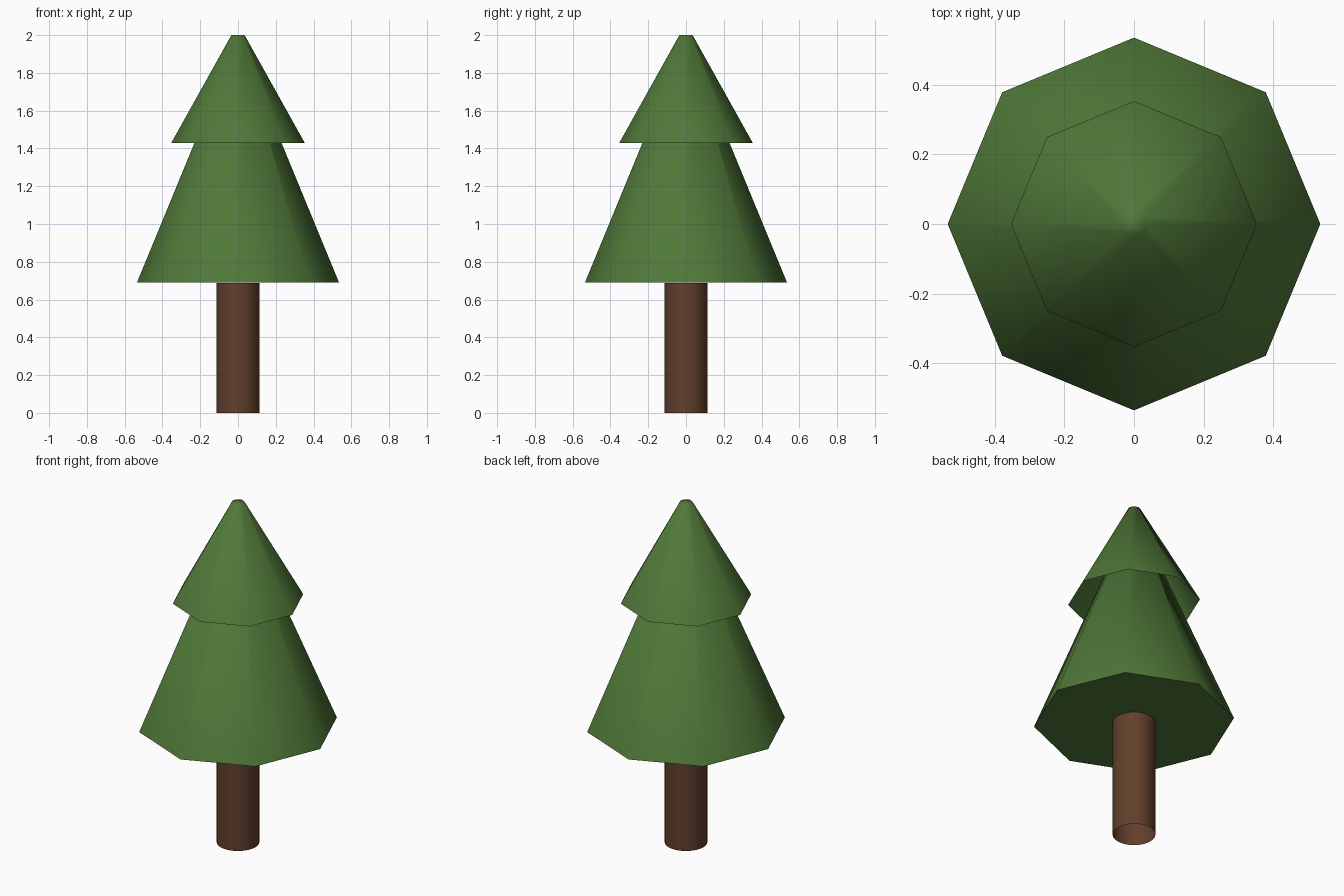
import bpy, bmesh, math

if "Cube" in bpy.data.objects:
    bpy.data.objects.remove(bpy.data.objects["Cube"])


def material(name, rgb):
    m = bpy.data.materials.new(name)
    m.diffuse_color = (*rgb, 1)
    m.use_nodes = True
    m.node_tree.nodes["Principled BSDF"].inputs["Base Color"].default_value = m.diffuse_color
    return m


def frustum(name, sides, r0, r1, z0, z1, mat, bottom, top):
    """Smooth-sided tapered tube around z, with optional flat caps."""
    bm = bmesh.new()
    rings = [[bm.verts.new((r * math.cos(i * math.tau / sides),
                            r * math.sin(i * math.tau / sides), z))
              for i in range(sides)] for r, z in ((r0, z0), (r1, z1))]
    for i in range(sides):
        j = (i + 1) % sides
        bm.faces.new((rings[0][i], rings[0][j], rings[1][j], rings[1][i])).smooth = True
    if bottom:
        cap = bm.faces.new(rings[0][::-1])
        for e in cap.edges:
            e.smooth = False
    if top:
        bm.faces.new(rings[1]).smooth = True
    me = bpy.data.meshes.new(name)
    bm.to_mesh(me)
    bm.free()
    me.materials.append(mat)
    ob = bpy.data.objects.new(name, me)
    bpy.context.collection.objects.link(ob)
    return ob


green = material("foliage_green", (0.08, 0.19, 0.04))
brown = material("bark_brown", (0.12, 0.05, 0.025))

# Open tube trunk
frustum("trunk", 32, 0.114, 0.114, 0.0, 0.688, brown, False, False)
# Lower tier runs up inside the open upper tier
frustum("lower_foliage", 8, 0.535, 0.053, 0.69, 1.86, green, True, True)
frustum("upper_foliage", 8, 0.353, 0.035, 1.43, 2.0, green, False, True)
